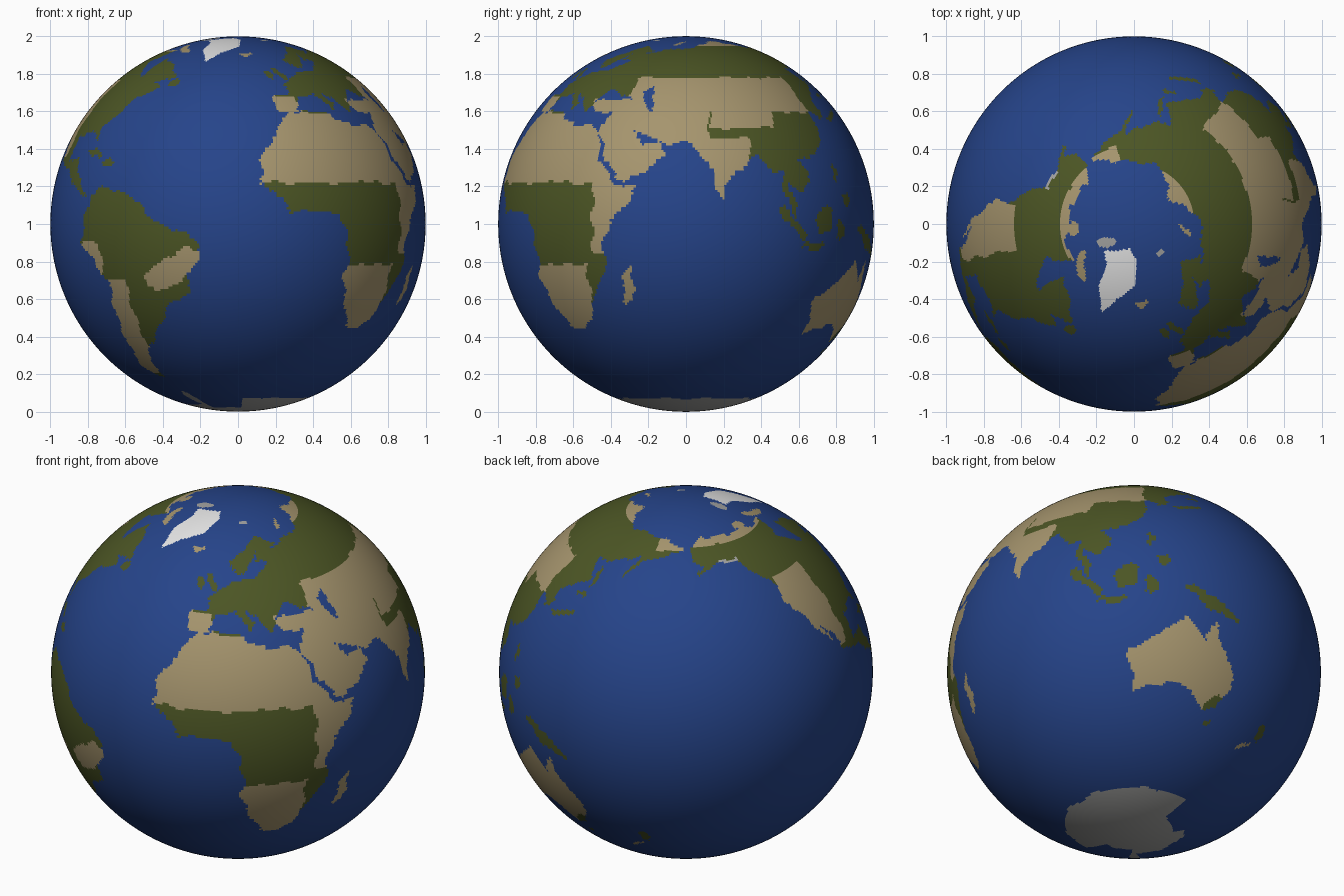
import bpy, bmesh, math

if "Cube" in bpy.data.objects:
    bpy.data.objects.remove(bpy.data.objects["Cube"])

# Palette: one flat colour per kind of surface
COLOURS = {"ocean_blue": (0.019, 0.058, 0.255), "forest_green": (0.072, 0.092, 0.018),
           "dry_tan": (0.38, 0.30, 0.155), "ice_white": (0.8, 0.8, 0.8), "ice_grey": (0.36, 0.36, 0.35)}
OCEAN, GREEN, TAN, WHITE, GREY = range(5)
COLS, ROWS = 480, 240            # grid of sphere faces
STEP = 360 / COLS
FRONT_LON = -24                  # longitude that faces the front
grid = [[OCEAN] * COLS for _ in range(ROWS)]


def paint(colour, pts, land_only=False):
    """Fill a coarse lon/lat outline on the face grid, row by row."""
    for r in range(ROWS):
        lat = -90 + (r + 0.5) * STEP
        hits = sorted(x0 + (lat - y0) * (x1 - x0) / (y1 - y0)
                      for (x0, y0), (x1, y1) in zip(pts, pts[1:] + pts[:1])
                      if (y0 > lat) != (y1 > lat))
        for a, b in zip(hits[::2], hits[1::2]):
            for c in range(round((a + 180) / STEP), round((b + 180) / STEP)):
                if not land_only or grid[r][c % COLS] != OCEAN:
                    grid[r][c % COLS] = colour


def blob(colour, lon, lat, w, h, tilt=0, land_only=False):
    """Oval region, slanted sideways by tilt degrees of latitude."""
    ring = [(math.cos(i * math.pi / 8), math.sin(i * math.pi / 8)) for i in range(16)]
    paint(colour, [(lon + w * c, lat + h * s + tilt * c) for c, s in ring], land_only)


def box(colour, west, east, south, north, land_only=True):
    """Region between two meridians and two parallels."""
    paint(colour, [(west, south), (east, south), (east, north), (west, north)], land_only)


# Africa
paint(GREEN, [(-6, 36), (10, 37), (20, 32), (33, 31), (37, 20), (43, 12), (51, 12), (40, -4),
              (40, -15), (35, -20), (32, -28), (26, -34), (19, -34), (12, -17), (13, -9), (9, 4),
              (-7, 4), (-17, 14), (-16, 22), (-10, 30)])
# Europe, then the northern peninsula
paint(GREEN, [(-9, 43), (-9, 37), (-1, 37), (3, 43), (10, 44), (16, 38), (18, 40), (13, 45), (19, 42),
              (23, 37), (28, 42), (32, 46), (41, 42), (50, 41), (47, 46), (60, 47), (60, 69), (40, 66),
              (29, 66), (29, 60), (21, 55), (9, 54), (-4, 48), (-1, 44)])
paint(GREEN, [(29, 61), (30, 66), (41, 67), (26, 71), (14, 66), (5, 61), (8, 58), (13, 56), (18, 60),
              (23, 65), (22, 60)])
# Southern Asia, then northern Asia
paint(GREEN, [(26, 40), (28, 37), (36, 37), (34, 29), (44, 13), (52, 16), (60, 22), (56, 26),
              (50, 25), (48, 30), (57, 26), (67, 25), (73, 20), (77, 8), (81, 16), (91, 22), (94, 16),
              (98, 16), (98, 8), (103, 1), (100, 13), (106, 9), (109, 13), (106, 20), (114, 22),
              (122, 30), (119, 36), (125, 40), (125, 50), (50, 50), (50, 41), (28, 41)])
paint(GREEN, [(59, 47), (110, 42), (126, 34), (129, 36), (128, 40), (140, 49), (136, 55), (155, 59),
              (162, 62), (156, 51), (164, 60), (178, 63), (190, 66), (170, 70), (130, 71), (105, 77),
              (80, 73), (73, 70), (59, 69)])
# North and Central America
paint(GREEN, [(-167, 66), (-156, 71), (-128, 70), (-94, 68), (-82, 68), (-94, 60), (-82, 53), (-79, 52),
              (-78, 62), (-66, 59), (-56, 52), (-68, 49), (-61, 46), (-70, 43), (-76, 36), (-81, 31),
              (-81, 25), (-84, 30), (-97, 28), (-96, 19), (-88, 21), (-88, 16), (-83, 14), (-78, 8),
              (-94, 16), (-105, 20), (-113, 31), (-110, 23), (-117, 33), (-124, 41), (-124, 48),
              (-137, 59), (-150, 60), (-163, 55), (-158, 59), (-165, 61)])
# South America
paint(GREEN, [(-77, 8), (-72, 12), (-62, 10), (-50, 1), (-35, -6), (-39, -14), (-41, -22), (-49, -27),
              (-57, -37), (-65, -42), (-67, -55), (-75, -50), (-73, -38), (-70, -18), (-81, -5), (-78, 4)])
# Australia
paint(TAN, [(114, -23), (129, -15), (132, -11), (140, -17), (142, -11), (146, -19), (153, -26),
            (150, -37), (144, -39), (138, -34), (131, -32), (116, -35)])
# Greenland
paint(WHITE, [(-72, 78), (-35, 83), (-19, 79), (-23, 71), (-40, 65), (-44, 60), (-53, 67), (-57, 75)])
# Antarctica in bands, with its peninsula
box(GREY, -180, 180, -90, -78, False)
box(GREY, -150, -62, -78, -74, False)
box(GREY, -20, 165, -78, -68, False)
blob(GREY, -64, -69, 4, 6)
# Green islands: British Isles, Japan chain, then the south-east arcs
for island in ((-2, 53, 3, 2, -2), (-8, 53, 2, 2), (136, 35, 6, 1, 2), (142, 43, 3, 1), (143, 50, 1, 4),
               (114, 1, 4, 4, 2), (101, 0, 5, 2, -5), (110, -7, 5, 1), (121, -2, 2, 3),
               (141, -5, 10, 2, -4), (121, 16, 1, 3), (125, 8, 2, 2), (147, -42, 2, 1),
               (175, -38, 2, 3), (-56, 49, 3, 2), (-79, 22, 5, 1, -1), (-71, 19, 3, 1)):
    blob(GREEN, *island)
# Dry islands: Madagascar, Iceland, southern New Zealand and the Arctic
for island in ((47, -19, 2, 6, 3), (-19, 65, 5, 1), (170, -44, 3, 1, 2), (60, 74, 7, 1, 2),
               (-110, 71, 7, 2), (-76, 69, 11, 2, -3)):
    blob(TAN, *island)
blob(GREY, -78, 80, 12, 2, 1)
blob(GREY, 19, 78, 6, 1)

# Dry regions, over land only: Sahara, eastern and southern Africa, Iberia, west and central Asia,
# India, Arctic Asia, western and Arctic North America, southern Andes
for region in ((-20, 44, 13, 36), (36, 52, -9, 13), (10, 33, -36, -13), (-10, 1, 36, 43),
               (26, 74, 12, 42), (42, 120, 37, 51), (75, 100, 31, 37), (72, 88, 5, 27),
               (75, 130, 71, 79), (168, 192, 65, 71), (-124, -102, 21, 50), (-168, -60, 67, 76),
               (-82, -72, -17, -5), (-80, -63, -52, -17)):
    box(TAN, *region)
blob(TAN, -45, -14, 10, 5, 4, True)
# Wooded corner of Australia, icy coast of Alaska, inland sea
blob(GREEN, 149, -37, 5, 3, 2, True)
blob(GREY, -142, 60, 7, 1, 0, True)
blob(OCEAN, 51, 42, 2, 5, -2)

# Globe: fine sphere whose faces take their colour from the painted grid
mesh = bpy.data.meshes.new("globe")
for name, rgb in COLOURS.items():
    mat = bpy.data.materials.new(name)
    mat.diffuse_color = (*rgb, 1)
    mat.use_nodes = True
    mat.node_tree.nodes["Principled BSDF"].inputs["Base Color"].default_value = mat.diffuse_color
    mesh.materials.append(mat)
bm = bmesh.new()
bmesh.ops.create_uvsphere(bm, u_segments=COLS, v_segments=ROWS, radius=1)
for f in bm.faces:
    p = f.calc_center_median().normalized()
    # a slight ripple makes the coarse outlines read as natural coasts
    lon = math.degrees(math.atan2(p.x, -p.y)) + FRONT_LON + 0.6 * math.sin(40 * p.z)
    lat = math.degrees(math.asin(p.z)) + 0.6 * math.sin(40 * p.x) * math.cos(30 * p.y)
    row = max(0, min(ROWS - 1, int((lat + 90) / STEP)))
    f.material_index = grid[row][int((lon + 540) / STEP) % COLS]
    f.smooth = True
bmesh.ops.translate(bm, verts=bm.verts, vec=(0, 0, 1))
bm.to_mesh(mesh)
bm.free()
bpy.context.collection.objects.link(bpy.data.objects.new("globe", mesh))
